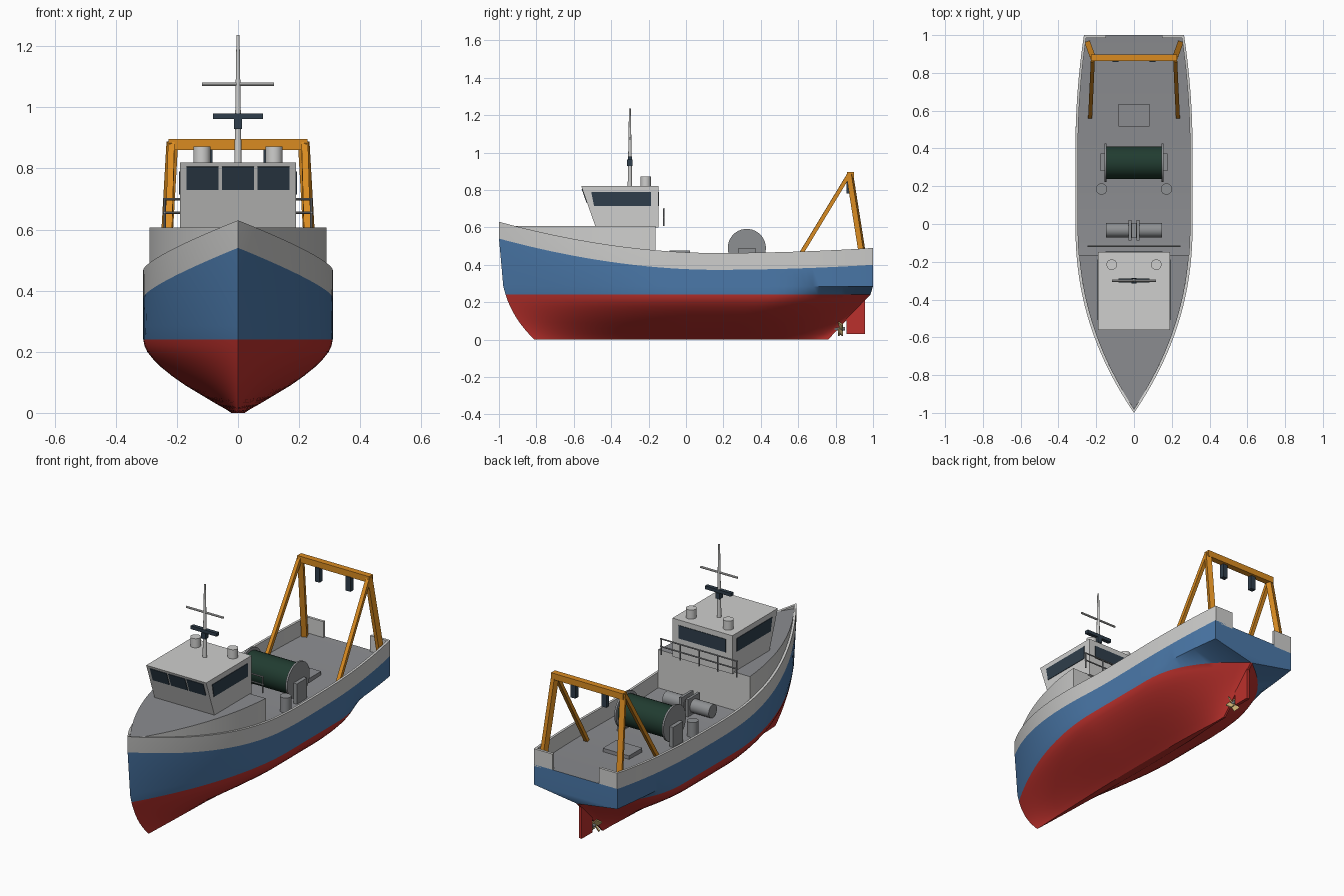
import bpy, bmesh, math
from mathutils import Vector, Matrix

if "Cube" in bpy.data.objects:
    bpy.data.objects.remove(bpy.data.objects["Cube"])


def material(name, *rgb):
    m = bpy.data.materials.new(name)
    m.use_nodes = True
    m.diffuse_color = (*rgb, 1)
    m.node_tree.nodes["Principled BSDF"].inputs["Base Color"].default_value = (*rgb, 1)
    return m


WHITE = material("off white paint", .62, .62, .61)
BLUE = material("hull blue", .07, .19, .40)
RED = material("antifouling red", .50, .03, .025)
DECK = material("deck grey", .26, .265, .28)
METAL = material("machinery grey", .27, .28, .29)
GREEN = material("net green", .015, .045, .03)
ORANGE = material("gantry orange", .70, .26, .015)
SLATE = material("dark slate", .028, .048, .07)
BRASS = material("brass", .70, .50, .20)


def finish(name, bm, *mats, smooth=True):
    bmesh.ops.remove_doubles(bm, verts=bm.verts, dist=1e-5)
    bmesh.ops.recalc_face_normals(bm, faces=bm.faces)
    me = bpy.data.meshes.new(name)
    bm.to_mesh(me)
    bm.free()
    for m in mats:
        me.materials.append(m)
    ob = bpy.data.objects.new(name, me)
    bpy.context.collection.objects.link(ob)
    if smooth:
        bpy.ops.object.select_all(action='DESELECT')
        ob.select_set(True)
        bpy.context.view_layer.objects.active = ob
        bpy.ops.object.shade_smooth_by_angle(angle=math.radians(30))
    return ob


def box(name, lo, hi, mat):
    lo, hi = Vector(lo), Vector(hi)
    bm = bmesh.new()
    bmesh.ops.create_cube(bm, size=1, matrix=Matrix.Translation((lo + hi) / 2) @ Matrix.Diagonal((*(hi - lo), 1)))
    return finish(name, bm, mat, smooth=False)


def rod(name, a, b, r, mat, r2=None, sides=20):
    """Round rod between two points; four sides makes a square bar."""
    a, b = Vector(a), Vector(b)
    turn = (b - a).to_track_quat('Z', 'Y').to_matrix().to_4x4()
    spin = Matrix.Rotation(math.pi / sides, 4, 'Z')
    bm = bmesh.new()
    bmesh.ops.create_cone(bm, cap_ends=True, segments=sides, radius1=r, radius2=r if r2 is None else r2,
                          depth=(b - a).length, matrix=Matrix.Translation((a + b) / 2) @ turn @ spin)
    return finish(name, bm, mat, smooth=sides > 4)


def prism(name, pts, vec, mat):
    bm = bmesh.new()
    face = bm.faces.new([bm.verts.new(p) for p in pts])
    ext = bmesh.ops.extrude_face_region(bm, geom=[face], use_keep_orig=True)
    bmesh.ops.translate(bm, vec=vec, verts=[v for v in ext["geom"] if isinstance(v, bmesh.types.BMVert)])
    return finish(name, bm, mat, smooth=False)


# Hull lines
BEAM, BULWARK, INSET, WATER = .31, .09, .014, .24


def sheer(y):
    if y < .15:
        return .463 + .167 * ((.15 - y) / 1.15) ** 1.87
    return .463 + .027 * ((y - .15) / .85) ** 2


def stem(z):
    return -1 + .19 * max(0, 1 - z / .63) ** 3.5


def bow_shape(y, y0, p):
    u = min(1, max(0, (y - y0) / (-y0)))
    return 1 - (1 - u) ** p


def topside(y, y0=-1, p=2.2):
    return BEAM * bow_shape(y, y0, p) * (1 - .145 * max(0, (y - .4) / .6) ** 2)


def underwater(y, z, width):
    y0, y1 = stem(z), .76 + .94 * z
    start = .1 + .35 * z / WATER
    v = max(0, (y - start) / (y1 - start))
    return max(width * bow_shape(y, y0, 1.6 + z) * (1 - v ** 2.4), 0 if y < 0 else .006)


BILGE = [(.24, .31), (.22, .306), (.2, .297), (.175, .277), (.15, .252), (.12, .215),
         (.09, .172), (.06, .122), (.03, .072), (.012, .04), (0, .022)]


def section(t):
    """One side of a hull section, from deck edge over the rail to the keel."""
    y = -1 + 2 * t
    w, zr = topside(y), sheer(y)
    inner = max(0, w - INSET)
    pts = [(inner, y, zr - BULWARK), (inner, y, zr), (w, y, zr)]
    for z0, z_of, p in ((.54, lambda q: sheer(q) - BULWARK, 2.15), (.285, lambda q: .285, 1.95)):
        ys = stem(z0)
        yy = ys + (1 - ys) * t
        pts.append((topside(yy, ys, p), yy, z_of(yy)))
    for z, width in BILGE:
        ys = stem(z)
        yy = ys + (.76 + .94 * z - ys) * t
        pts.append((underwater(yy, z, width), yy, z))
    return pts


N = 56
bm = bmesh.new()
rings = []
for i in range(N + 1):
    t = .5 * i / N + .5 * (1 - math.cos(math.pi * i / N)) / 2
    half = section(t)
    pts = half + [(-x, y, z) for x, y, z in reversed(half)]
    rings.append([bm.verts.new(p) for p in pts])
count, side = len(rings[0]), len(rings[0]) // 2
for a, b in zip(rings, rings[1:]):
    for j in range(count):
        k = (j + 1) % count
        f = bm.faces.new((a[j], a[k], b[k], b[j]))
        level = min(j, count - 2 - j)
        f.material_index = 3 if j == count - 1 else 0 if level < 3 else 1 if level < 5 else 2
# Transom and stern closing faces
for j in range(3, side - 1):
    end = rings[-1]
    f = bm.faces.new((end[j], end[j + 1], end[count - 2 - j], end[count - 1 - j]))
    f.material_index = 1 if j < 5 else 2
finish("hull", bm, WHITE, BLUE, RED, DECK)

# Raised foredeck following the hull outline
bm = bmesh.new()
prev = None
for i in range(25):
    y = -.975 + (.975 - .163) * i / 24
    w = topside(y) - INSET
    ring = [bm.verts.new(p) for p in ((w, y, .38), (w, y, .607), (-w, y, .607), (-w, y, .38))]
    if prev:
        for j in range(3):
            f = bm.faces.new((prev[j], prev[j + 1], ring[j + 1], ring[j]))
            f.material_index = 1 if j == 1 else 0
    prev = ring
bm.faces.new(prev)
finish("foredeck", bm, WHITE, DECK)

# Wheelhouse with forward raking front
def front_y(z):
    return -.485 - .352 * (z - .607)


HW, BACK, ROOF = .19, -.148, .82
prism("wheelhouse", [(-HW, front_y(.6), .6), (-HW, front_y(ROOF), ROOF), (-HW, BACK, ROOF), (-HW, BACK, .6)],
      (2 * HW, 0, 0), WHITE)
for cx in (-.116, 0, .116):
    prism("front_window", [(cx + dx, front_y(z) + .002, z) for dx, z in
                           ((-.053, .73), (.053, .73), (.053, .806), (-.053, .806))], (0, -.005, -.001), SLATE)
box("back_window", (-.15, BACK - .002, .715), (.15, BACK + .003, .79), SLATE)
for s in (-1, 1):
    prism("side_window", [(s * (HW - .002), y, z) for y, z in
                          ((-.492, .715), (-.187, .715), (-.187, .79), (-.507, .79))], (s * .005, 0, 0), SLATE)
    rod("roof_vent", (s * .118, -.215, ROOF), (s * .118, -.215, .872), .028, WHITE)

# Mast, spreader and scanner
rod("mast", (0, -.3, ROOF), (0, -.3, 1.236), .012, WHITE, r2=.005)
rod("mast_spreader", (-.117, -.3, 1.075), (.117, -.3, 1.075), .006, WHITE, sides=10)
box("scanner_base", (-.013, -.315, .928), (.013, -.285, .962), SLATE)
box("scanner_bar", (-.082, -.311, .961), (.082, -.289, .98), SLATE)

# Guard rail behind the wheelhouse
for z in (.655, .699):
    rod("guard_rail", (-.245, -.118, z), (.245, -.118, z), .004, METAL, sides=8)
for i in range(5):
    x = -.24 + .12 * i
    rod("guard_post", (x, -.118, .607), (x, -.118, .699), .004, METAL, sides=8)

# Deck machinery
rod("net_drum", (-.145, .325, .49), (.145, .325, .49), .086, GREEN, sides=32)
box("deck_hatch", (-.083, .515, .37), (.083, .635, .402), DECK)
box("winch_bed", (-.03, -.075, .37), (.03, .005, .39), METAL)
for s in (-1, 1):
    rod("drum_flange", (s * .145, .325, .49), (s * .156, .325, .49), .102, METAL, sides=32)
    box("drum_support", (s * .156, .28, .37), (s * .178, .372, .49), METAL)
    rod("winch_drum", (s * .01, -.033, .42), (s * .147, -.033, .42), .038, METAL)
    box("winch_cheek", (s * .013, -.088, .37), (s * .028, .022, .475), METAL)
    rod("bollard", (s * .172, .185, .37), (s * .172, .185, .458), .03, METAL)
    # Stern bulwark beside the open ramp
    box("stern_bulwark", (s * .147, .985, .39), (s * .264, 1.0, .49), WHITE)

# Stern gantry
box("gantry_beam", (-.228, .862, .86), (.228, .897, .896), ORANGE)
for s in (-1, 1):
    rod("gantry_leg", (s * .215, .875, .885), (s * .243, .952, .398), .021, ORANGE, sides=4)
    rod("gantry_brace", (s * .218, .87, .88), (s * .232, .567, .38), .015, ORANGE, sides=4)
    box("hanging_block", (s * .083, .857, .78), (s * .113, .883, .862), SLATE)

# Rudder, shaft and propeller
prism("rudder", [(-.009, .858, .03), (-.009, .957, .03), (-.009, .957, .25), (-.009, .858, .2)], (.018, 0, 0), RED)
rod("propeller_shaft", (0, .74, .058), (0, .85, .058), .009, METAL)
for i in range(4):
    bm = bmesh.new()
    place = Matrix.Translation((0, .826, .058)) @ Matrix.Rotation(math.pi * (i + .5) / 2, 4, 'Y')
    blade = Matrix.Translation((0, 0, .024)) @ Matrix.Rotation(.7, 4, 'Z') @ Matrix.Diagonal((.034, .007, .034, 1))
    bmesh.ops.create_cube(bm, size=1, matrix=place @ blade)
    finish("propeller_blade", bm, BRASS, smooth=False)
